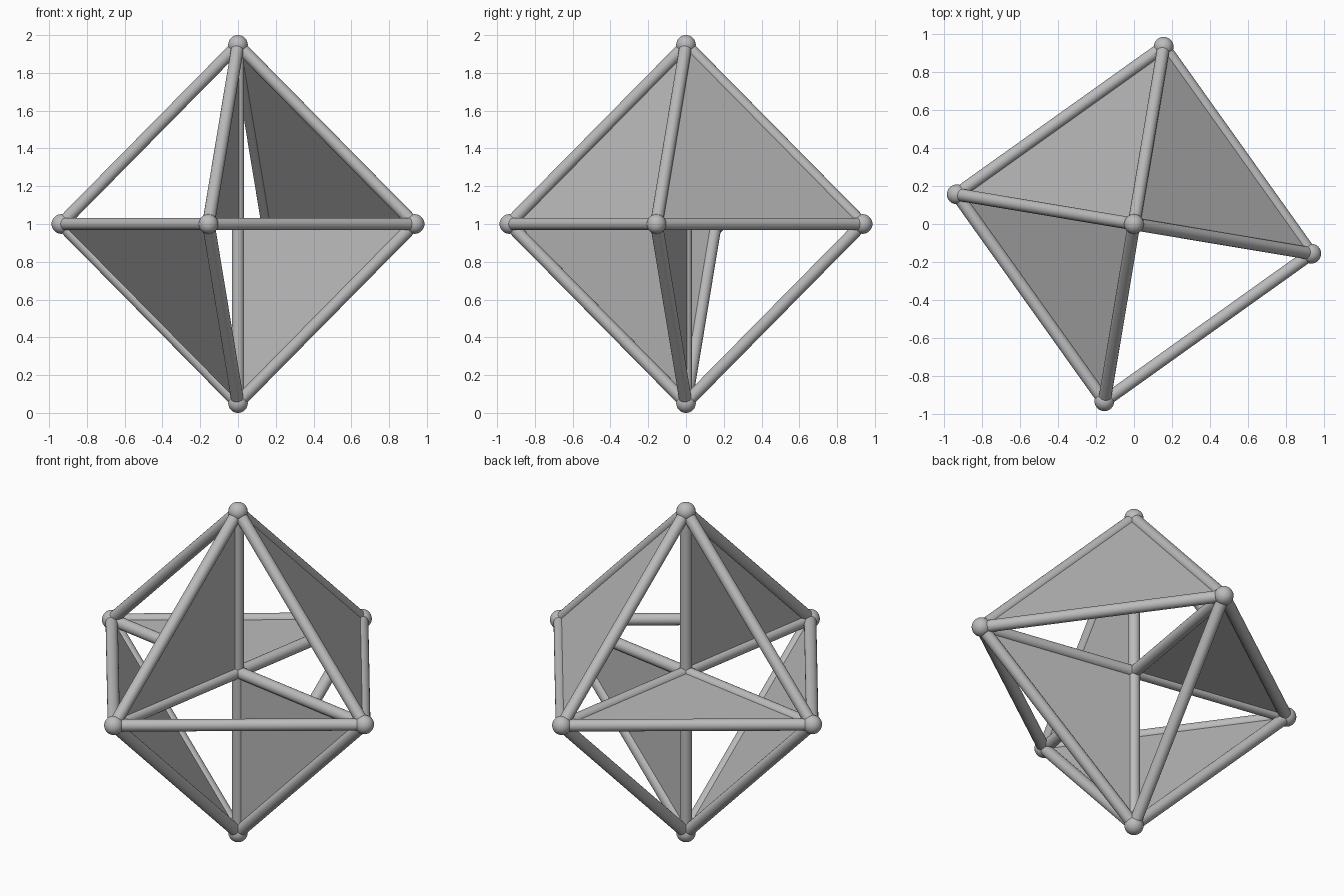
import bpy
import bmesh
import math
from mathutils import Vector

default = bpy.data.objects.get("Cube")
if default:
    bpy.data.objects.remove(default, do_unlink=True)

REACH = 0.948          # centre to each corner
ROD, BALL, SHEET = 0.033, 0.052, 0.02
TURN = math.radians(80.5)

grey = bpy.data.materials.new("plain_grey")
grey.use_nodes = True
colour = (0.5, 0.5, 0.5, 1)
grey.diffuse_color = colour
grey.node_tree.nodes["Principled BSDF"].inputs["Base Color"].default_value = colour

# Corner points of the octahedron
centre = Vector((0, 0, 1))
points = {"centre": centre,
          "top": centre + Vector((0, 0, REACH)),
          "bottom": centre - Vector((0, 0, REACH))}
ring = ["back", "right", "front", "left"]
for i, name in enumerate(ring):
    a = TURN + i * math.pi / 2
    points[name] = centre + REACH * Vector((math.cos(a), math.sin(a), 0))


def finish(obj, name):
    obj.name = name
    obj.data.materials.append(grey)
    return obj


def rod(a, b):
    p, q = points[a], points[b]
    bpy.ops.mesh.primitive_cylinder_add(
        vertices=32, radius=ROD, depth=(q - p).length, location=(p + q) / 2,
        rotation=(q - p).to_track_quat('Z', 'Y').to_euler())
    finish(bpy.context.object, f"rod_{a}_{b}")
    bpy.ops.object.shade_smooth_by_angle(angle=math.radians(40))


def panel(*names):
    corners = [points[n] for n in names]
    normal = (corners[1] - corners[0]).cross(corners[2] - corners[0]).normalized()
    bm = bmesh.new()
    face = bm.faces.new([bm.verts.new(c - normal * SHEET / 2) for c in corners])
    extruded = bmesh.ops.extrude_face_region(bm, geom=[face])["geom"]
    bmesh.ops.translate(bm, vec=normal * SHEET,
                        verts=[v for v in extruded if isinstance(v, bmesh.types.BMVert)])
    bmesh.ops.recalc_face_normals(bm, faces=bm.faces)
    mesh = bpy.data.meshes.new("panel")
    bm.to_mesh(mesh)
    bm.free()
    obj = bpy.data.objects.new("panel", mesh)
    bpy.context.collection.objects.link(obj)
    finish(obj, "panel_" + "_".join(names))


# Balls at the six corners
for name in ring + ["top", "bottom"]:
    bpy.ops.mesh.primitive_uv_sphere_add(segments=32, ring_count=16,
                                         radius=BALL, location=points[name])
    finish(bpy.context.object, f"ball_{name}")
    bpy.ops.object.shade_smooth()

# Outer edges and inner spokes
for i, name in enumerate(ring):
    rod(name, ring[(i + 1) % 4])
    for end in ("top", "bottom", "centre"):
        rod(name, end)
rod("centre", "top")
rod("centre", "bottom")

# Triangular panels, outer and inner
panel("top", "back", "left")
panel("bottom", "right", "front")
panel("centre", "back", "right")
panel("centre", "top", "front")
panel("centre", "bottom", "left")
